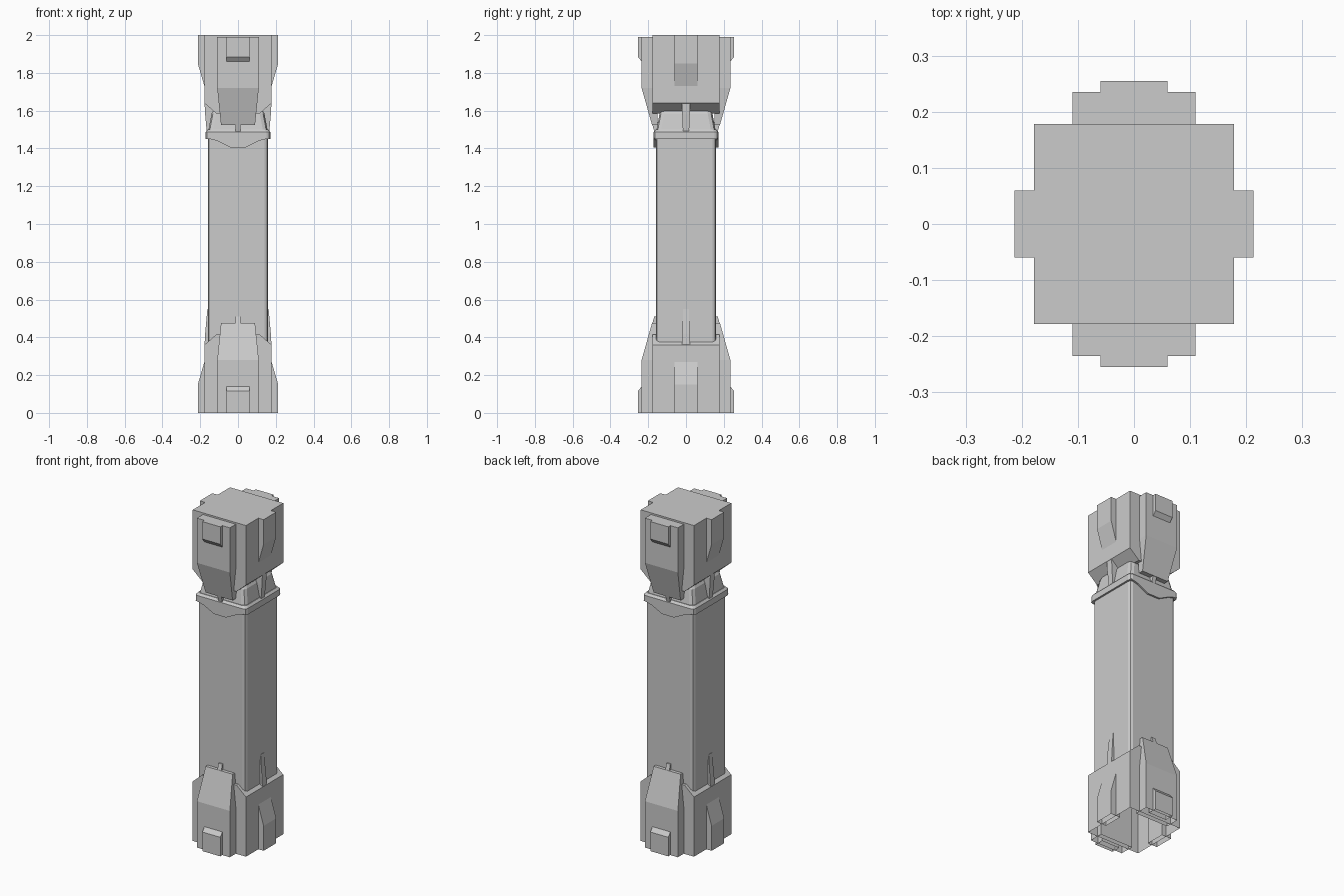
import bpy, bmesh

if "Cube" in bpy.data.objects:
    bpy.data.objects.remove(bpy.data.objects["Cube"])


def loft(name, rings, chamfer=0.0, open_start=False):
    """Stack rectangles (z, x0, x1, y0, y1), optionally with cut corners."""
    bm = bmesh.new()
    loops = []
    for z, x0, x1, y0, y1 in rings:
        c = chamfer
        if c:
            pts = [(x0 + c, y0), (x1 - c, y0), (x1 - c * .3, y0 + c * .3), (x1, y0 + c),
                   (x1, y1 - c), (x1 - c * .3, y1 - c * .3), (x1 - c, y1), (x0 + c, y1),
                   (x0 + c * .3, y1 - c * .3), (x0, y1 - c), (x0, y0 + c),
                   (x0 + c * .3, y0 + c * .3)]
        else:
            pts = [(x0, y0), (x1, y0), (x1, y1), (x0, y1)]
        loops.append([bm.verts.new((x, y, z)) for x, y in pts])
    for a, b in zip(loops, loops[1:]):
        n = len(a)
        for i in range(n):
            j = (i + 1) % n
            bm.faces.new((a[i], a[j], b[j], b[i]))
    if not open_start:
        bm.faces.new(loops[0])
    bm.faces.new(loops[-1])
    bmesh.ops.recalc_face_normals(bm, faces=bm.faces)
    me = bpy.data.meshes.new(name)
    bm.to_mesh(me)
    bm.free()
    ob = bpy.data.objects.new(name, me)
    bpy.context.collection.objects.link(ob)
    return ob


def square(z, h):
    return (z, -h, h, -h, h)


def on_y(z, half, inner, outer, s):
    y = sorted((s * inner, s * outer))
    return (z, -half, half, *y)


def on_x(z, half, inner, outer, s):
    x = sorted((s * inner, s * outer))
    return (z, *x, -half, half)


def end_block(prefix, top):
    """Heavy end block; the top one is the base flipped upside down."""
    def part(name, rings, inset=0.0):
        if top:
            rings = [(2 - max(r[0], inset), *r[1:]) for r in rings]
        loft(prefix + name, rings, open_start=not top)

    # Core with sloped shoulders on the left and right
    part("core", [(0, -.178, .178, -.178, .178), (.36, -.178, .178, -.178, .178),
                  (.415, -.115, .115, -.178, .178)])
    for s, yn, xn in ((-1, "front", "left"), (1, "back", "right")):
        # Tapered front and back panels with raised pads and small tabs
        part(yn + "_panel", [on_y(0, .11, .15, .235, s), on_y(.28, .11, .15, .235, s),
                             on_y(.475, .09, .15, .18, s)], .01)
        part(yn + "_pad", [on_y(0, .06, .2, .255, s), on_y(.115, .06, .2, .255, s),
                           on_y(.14, .06, .2, .235, s)], .01)
        part(yn + "_tab", [on_y(.46, .013, .14, .182, s), on_y(.51, .013, .14, .168, s)])
        # Side pads and thin fins against the shaft
        part(xn + "_pad", [on_x(0, .06, .15, .213, s), on_x(.15, .06, .15, .213, s),
                           on_x(.27, .06, .15, .178, s)])
        part(xn + "_fin", [on_x(.34, .02, .1, .178, s), on_x(.42, .02, .1, .174, s),
                           on_x(.55, .015, .1, .162, s)])


end_block("base_", False)
end_block("head_", True)

# Shaft with softened corners
loft("shaft", [square(.36, .16), square(1.46, .16)], .02)
# Collar and the tapered neck above it
loft("collar", [square(1.45, .171), square(1.487, .171), square(1.5, .16)], .02)
loft("neck", [square(1.49, .158), square(1.585, .14), square(1.605, .128)], .025)
# Hanging flaps on the front and back of the collar
for s, n in ((-1, "front"), (1, "back")):
    loft(n + "_collar_flap", [on_y(1.405, .04, .155, .171, s), on_y(1.44, .11, .155, .171, s),
                              on_y(1.455, .165, .155, .171, s)])
